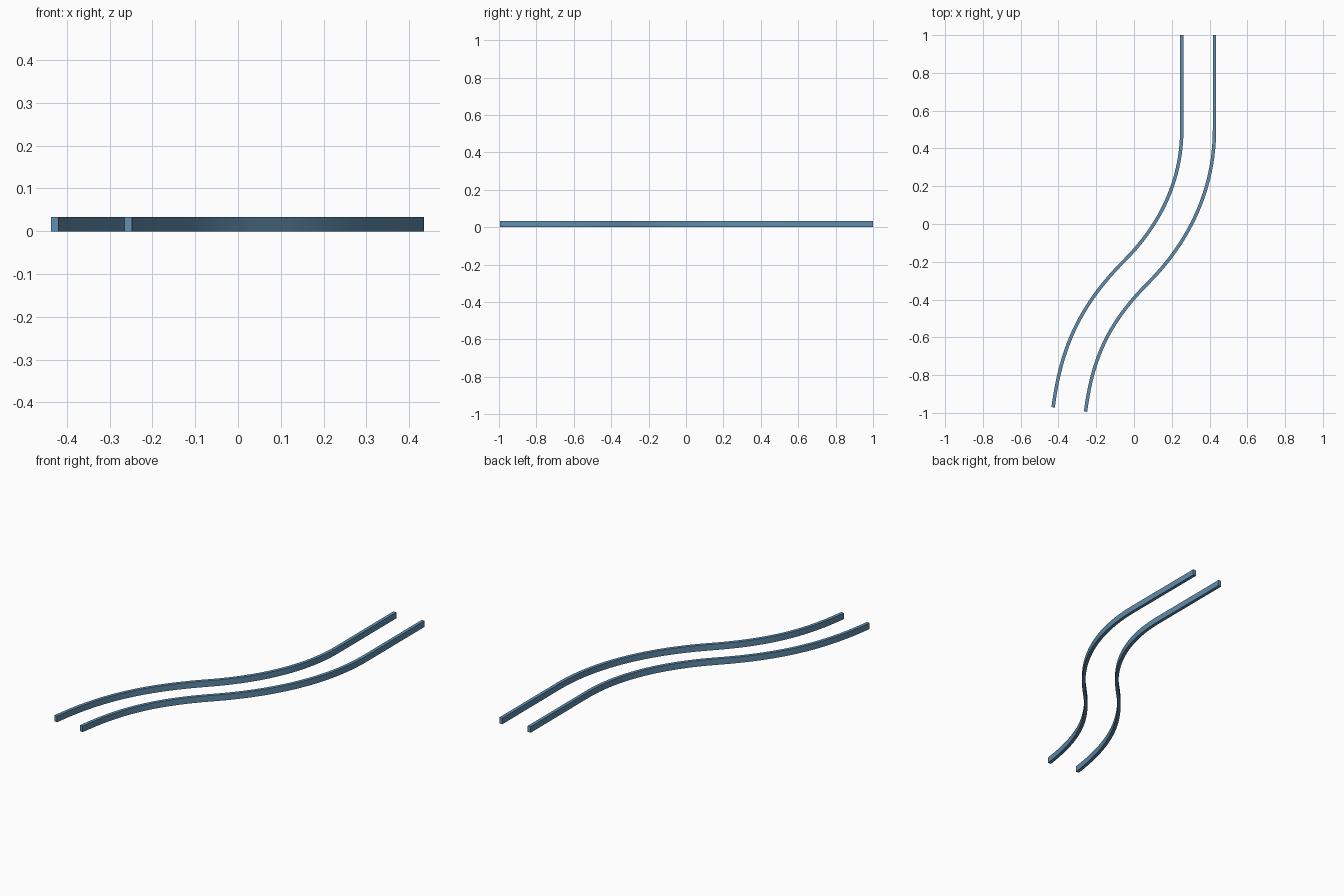
import bpy, bmesh
from mathutils import Vector
from mathutils.geometry import interpolate_bezier

if "Cube" in bpy.data.objects:
    bpy.data.objects.remove(bpy.data.objects["Cube"])

GAUGE, WIDTH, HEIGHT = 0.173, 0.018, 0.033

# Centre line: straight run, then an S made of two bezier bends
V = lambda x, y: Vector((x, y, 0))
bends = [
    (V(0.3395, 0.5), V(0.3395, 0.22), V(0.226, -0.039), V(0.01, -0.255)),
    (V(0.01, -0.255), V(-0.226, -0.491), V(-0.306, -0.706), V(-0.3425, -0.982)),
]
path = [V(0.3395, 1 - i * 0.1) for i in range(5)]
for i, b in enumerate(bends):
    path += interpolate_bezier(*b, 25)[(1 if i else 0):]


def side_normals(pts):
    out = []
    for i in range(len(pts)):
        t = (pts[min(i + 1, len(pts) - 1)] - pts[max(i - 1, 0)]).normalized()
        out.append(Vector((-t.y, t.x, 0)))
    # exact end direction
    t = (bends[-1][3] - bends[-1][2]).normalized()
    out[-1] = Vector((-t.y, t.x, 0))
    return out


normals = side_normals(path)
steel = bpy.data.materials.new("rail_blue")
steel.diffuse_color = (0.12, 0.27, 0.42, 1)
steel.use_nodes = True
steel.node_tree.nodes["Principled BSDF"].inputs["Base Color"].default_value = steel.diffuse_color


def rail(name, offset):
    bm = bmesh.new()
    rings = []
    h = WIDTH / 2
    for p, n in zip(path, normals):
        rings.append([bm.verts.new(p + n * (offset + s) + Vector((0, 0, z)))
                      for s, z in ((-h, 0), (h, 0), (h, HEIGHT), (-h, HEIGHT))])
    for a, b in zip(rings, rings[1:]):
        for k in range(4):
            m = (k + 1) % 4
            bm.faces.new((a[k], a[m], b[m], b[k]))
    bm.faces.new(rings[0])
    bm.faces.new(rings[-1][::-1])
    bmesh.ops.recalc_face_normals(bm, faces=bm.faces)
    me = bpy.data.meshes.new(name)
    bm.to_mesh(me)
    bm.free()
    me.materials.append(steel)
    ob = bpy.data.objects.new(name, me)
    bpy.context.collection.objects.link(ob)
    bpy.ops.object.select_all(action='DESELECT')
    ob.select_set(True)
    bpy.context.view_layer.objects.active = ob
    bpy.ops.object.shade_smooth_by_angle()


# Two parallel rails
rail("rail_left", -GAUGE / 2)
rail("rail_right", GAUGE / 2)
